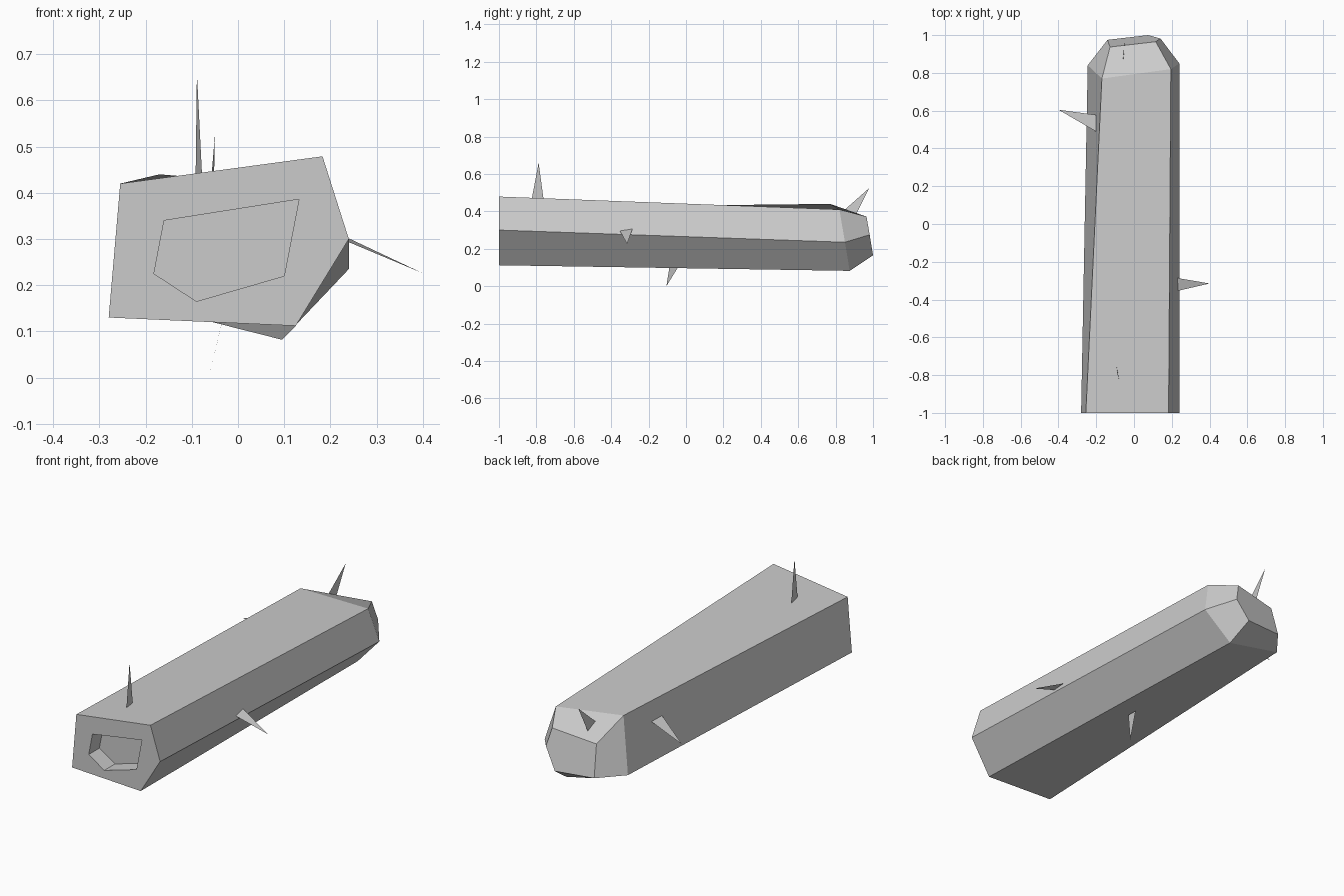
import bpy, bmesh
from mathutils import Vector

if "Cube" in bpy.data.objects:
    bpy.data.objects.remove(bpy.data.objects["Cube"])


def finish(bm, name):
    mesh = bpy.data.meshes.new(name)
    bm.to_mesh(mesh)
    bm.free()
    obj = bpy.data.objects.new(name, mesh)
    bpy.context.collection.objects.link(obj)
    return obj


def loft(name, rings):
    """Skin a chain of five-sided rings and cap both ends."""
    bm = bmesh.new()
    loops = [[bm.verts.new(p) for p in ring] for ring in rings]
    for a, b in zip(loops, loops[1:]):
        n = len(a)
        for i in range(n):
            j = (i + 1) % n
            bm.faces.new((a[i], a[j], b[j], b[i]))
    bm.faces.new(loops[0])
    bm.faces.new(loops[-1])
    bmesh.ops.recalc_face_normals(bm, faces=bm.faces[:])
    return finish(bm, name)


def thorn(name, tip, base_a, base_b):
    """Flat triangular spike, with its root sunk slightly into the stem."""
    t, a, b = Vector(tip), Vector(base_a), Vector(base_b)
    sink = ((a + b) / 2 - t).normalized() * 0.01
    bm = bmesh.new()
    bm.faces.new([bm.verts.new(p) for p in (t, a + sink, b + sink)])
    return finish(bm, name)


def at_y(profile, y):
    return [(x, y, z) for x, z in profile]


# Stem: recess floor, recess mouth, front rim, shoulder, narrowed tip
hole = [(-0.16, 0.34), (0.132, 0.386), (0.10, 0.22), (-0.09, 0.165), (-0.182, 0.225)]
front = [(-0.255, 0.42), (0.183, 0.479), (0.24, 0.30), (0.125, 0.112), (-0.28, 0.13)]
shoulder = [(-0.17, 0.77, 0.44), (0.195, 0.82, 0.41), (0.24, 0.85, 0.235),
            (0.095, 0.875, 0.082), (-0.245, 0.84, 0.168)]
end = [(-0.127, 0.937, 0.34), (0.115, 0.965, 0.372), (0.14, 0.982, 0.275),
       (0.075, 1.0, 0.165), (-0.14, 0.975, 0.175)]
loft("stem", [at_y(hole, -0.91), at_y(hole, -1), at_y(front, -1), shoulder, end])

# Thorns
thorn("thorn_top_front", (-0.089, -0.788, 0.66), (-0.092, -0.757, 0.443), (-0.078, -0.83, 0.447))
thorn("thorn_top_back", (-0.05, 0.98, 0.525), (-0.06, 0.845, 0.408), (-0.053, 0.905, 0.372))
thorn("thorn_right", (0.40, -0.315, 0.226), (0.235, -0.355, 0.295), (0.235, -0.285, 0.304))
thorn("thorn_left", (-0.40, 0.605, 0.284), (-0.205, 0.58, 0.34), (-0.205, 0.49, 0.34))
thorn("thorn_bottom", (-0.063, -0.105, 0.0), (-0.035, -0.088, 0.119), (-0.035, -0.03, 0.118))
